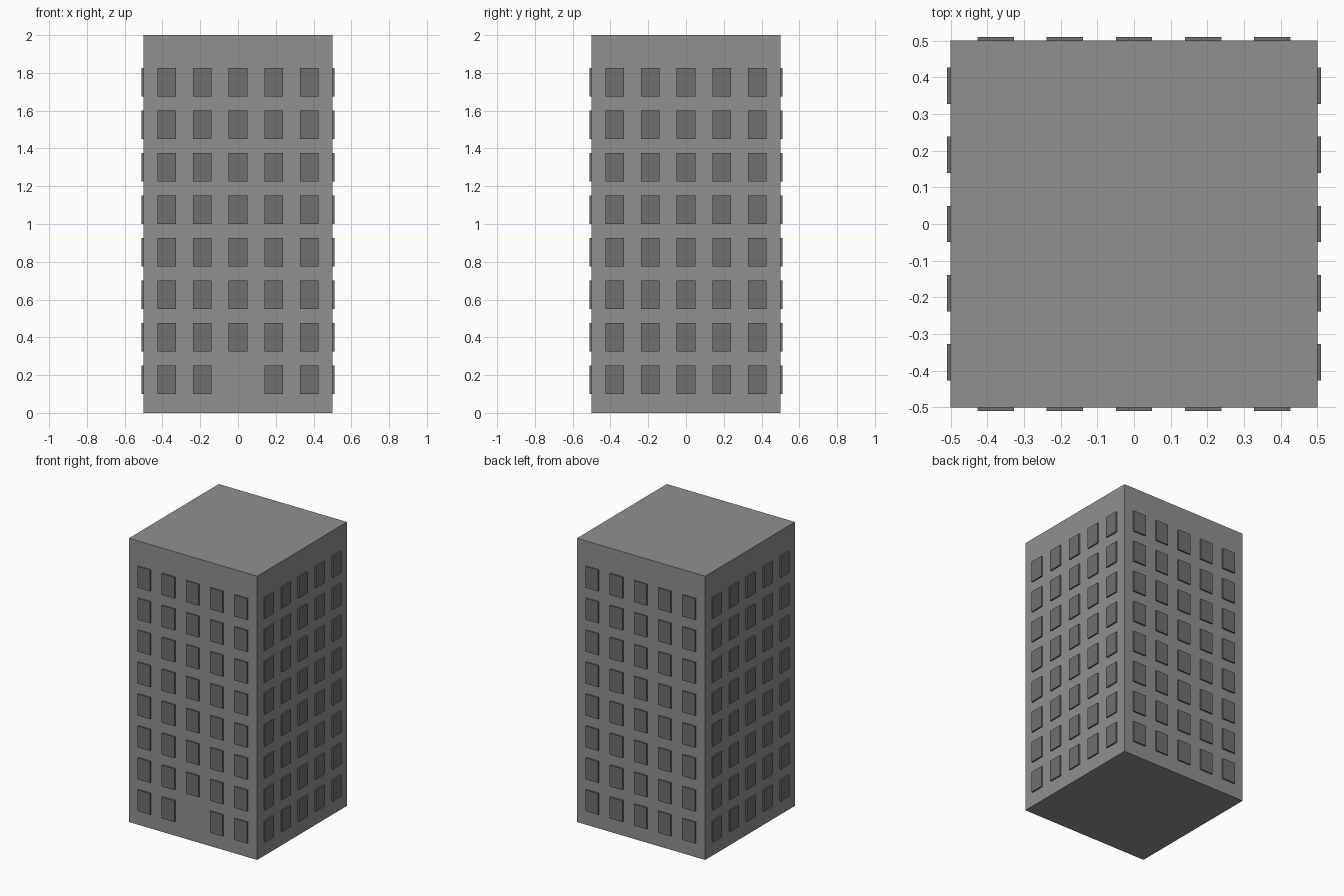
import bpy
import bmesh
import math
from mathutils import Matrix, Vector

if "Cube" in bpy.data.objects:
    bpy.data.objects.remove(bpy.data.objects["Cube"])

WIDTH, HEIGHT = 1.0, 2.0
COLS, ROWS = 5, 8
COL_PITCH, ROW_PITCH, FIRST_ROW = 0.1885, 0.225, 0.175
WINDOW = (0.099, 0.02, 0.15)   # half of the depth is sunk into the wall


def grey(name, value):
    mat = bpy.data.materials.new(name)
    mat.diffuse_color = (value, value, value, 1)
    mat.use_nodes = True
    mat.node_tree.nodes["Principled BSDF"].inputs["Base Color"].default_value = mat.diffuse_color
    return mat


def boxes(name, placements, mat):
    """One object made of boxes, each given as (rotation, centre, size)."""
    bm = bmesh.new()
    for rot, centre, size in placements:
        m = rot @ Matrix.Translation(Vector(centre)) @ Matrix.Diagonal((*size, 1))
        bmesh.ops.create_cube(bm, size=1, matrix=m)
    me = bpy.data.meshes.new(name)
    bm.to_mesh(me)
    bm.free()
    me.materials.append(mat)
    ob = bpy.data.objects.new(name, me)
    bpy.context.collection.objects.link(ob)
    return ob


concrete = grey("concrete", 0.28)
glass = grey("dark_glass", 0.16)

# Tower block
boxes("tower", [(Matrix.Identity(4), (0, 0, HEIGHT / 2), (WIDTH, WIDTH, HEIGHT))], concrete)

# Window grid on each wall; the front leaves a gap at the entrance
for i, side in enumerate(("front", "right", "back", "left")):
    turn = Matrix.Rotation(i * math.pi / 2, 4, 'Z')
    grid = []
    for row in range(ROWS):
        for col in range(COLS):
            if side == "front" and row == 0 and col == COLS // 2:
                continue
            x = (col - (COLS - 1) / 2) * COL_PITCH
            grid.append((turn, (x, -WIDTH / 2, FIRST_ROW + row * ROW_PITCH), WINDOW))
    boxes(side + "_windows", grid, glass)
